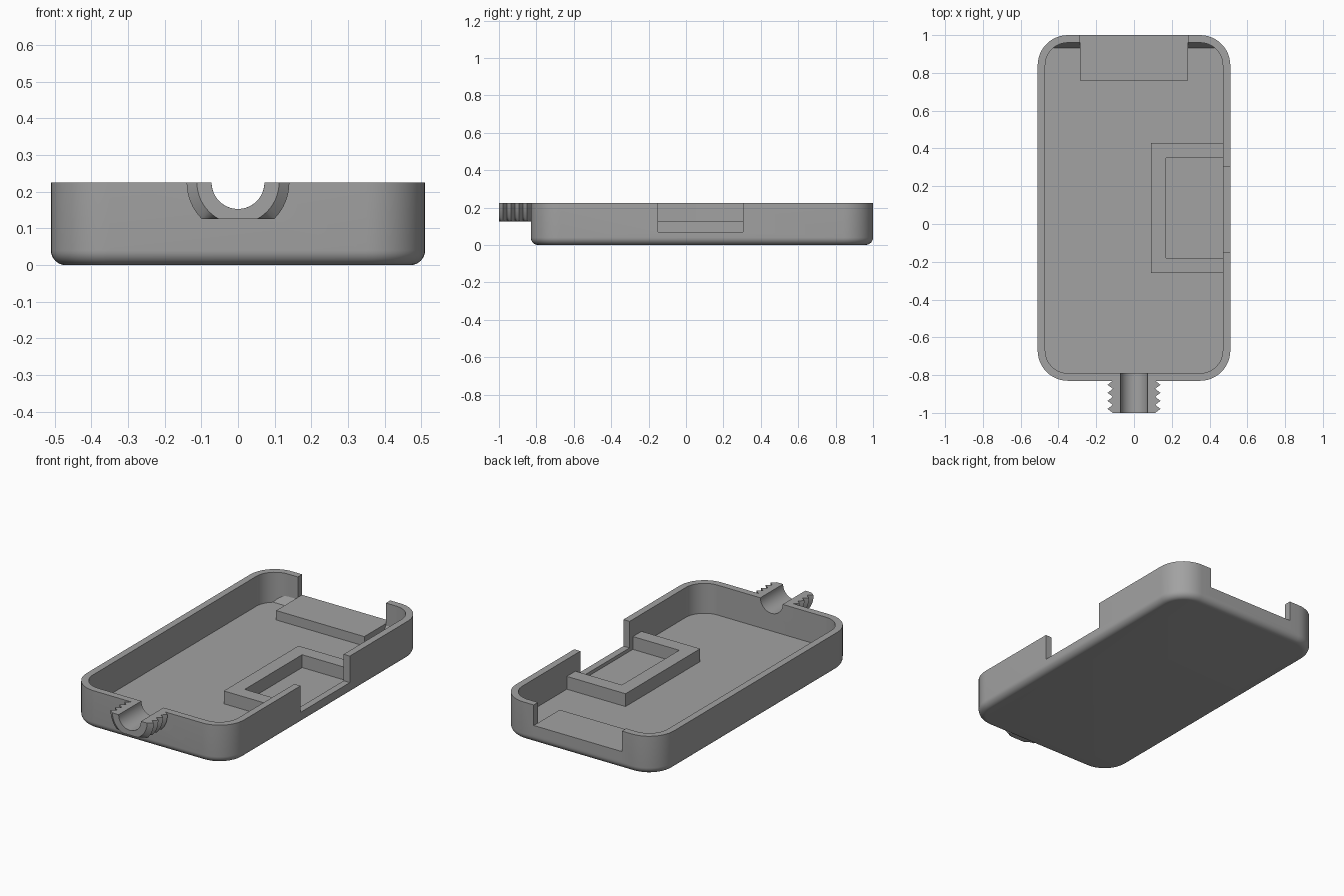
import bpy, bmesh, math

if "Cube" in bpy.data.objects:
    bpy.data.objects.remove(bpy.data.objects["Cube"])

FLOOR, TOP = 0.05, 0.225
Y0, Y1, HALF_X = -0.83, 1.0, 0.51
WALL, CORNER, FILLET = 0.04, 0.16, 0.04

grey = bpy.data.materials.new("plastic grey")
grey.diffuse_color = (0.36, 0.36, 0.36, 1)
grey.use_nodes = True
grey.node_tree.nodes["Principled BSDF"].inputs["Base Color"].default_value = grey.diffuse_color


def finish(name, bm):
    bmesh.ops.recalc_face_normals(bm, faces=bm.faces)
    me = bpy.data.meshes.new(name)
    bm.to_mesh(me)
    bm.free()
    me.materials.append(grey)
    ob = bpy.data.objects.new(name, me)
    bpy.context.collection.objects.link(ob)
    return ob


def activate(ob):
    bpy.ops.object.select_all(action='DESELECT')
    ob.select_set(True)
    bpy.context.view_layer.objects.active = ob


def smooth(ob, angle):
    activate(ob)
    bpy.ops.object.shade_smooth_by_angle(angle=math.radians(angle))


def prism(name, pts, direction):
    """Extrude a flat outline of 3D points along a direction."""
    bm = bmesh.new()
    face = bm.faces.new([bm.verts.new(p) for p in pts])
    ext = bmesh.ops.extrude_face_region(bm, geom=[face])
    bmesh.ops.translate(bm, vec=direction,
                        verts=[v for v in ext["geom"] if isinstance(v, bmesh.types.BMVert)])
    return finish(name, bm)


def box(name, x0, x1, y0, y1, z0, z1):
    return prism(name, [(x0, y0, z0), (x1, y0, z0), (x1, y1, z0), (x0, y1, z0)],
                 (0, 0, z1 - z0))


def cut(target, cutter):
    activate(target)
    mod = target.modifiers.new("cut", 'BOOLEAN')
    mod.operation, mod.solver, mod.object = 'DIFFERENCE', 'EXACT', cutter
    bpy.ops.object.modifier_apply(modifier=mod.name)
    bpy.data.objects.remove(cutter)


def rounded_loop(bm, inset, z, steps=12):
    """Rounded rectangle, inset from the outer outline."""
    r = CORNER - inset
    cx, ya, yb = HALF_X - CORNER, Y0 + CORNER, Y1 - CORNER
    verts = []
    for k, (x, y) in enumerate([(cx, yb), (-cx, yb), (-cx, ya), (cx, ya)]):
        for i in range(steps + 1):
            a = math.pi / 2 * (k + i / steps)
            verts.append(bm.verts.new((x + r * math.cos(a), y + r * math.sin(a), z)))
    return verts


# Tray shell: filleted bottom, outer wall, rim, inner wall, floor
bm = bmesh.new()
levels = []
for i in range(9):
    a = math.pi / 2 * i / 8
    levels.append((FILLET * (1 - math.sin(a)), FILLET * (1 - math.cos(a))))
levels += [(0, TOP), (WALL, TOP), (WALL, FLOOR)]
loops = [rounded_loop(bm, d, z) for d, z in levels]
for a, b in zip(loops, loops[1:]):
    n = len(a)
    for i in range(n):
        bm.faces.new((a[i], a[(i + 1) % n], b[(i + 1) % n], b[i]))
bm.faces.new(loops[0][::-1])
bm.faces.new(loops[-1])
shell = finish("tray_shell", bm)

# Openings: side port, rear port, cable bore through the front wall
cut(shell, box("side_cutter", 0.465, 0.6, -0.15, 0.305, 0.07, 0.3))
cut(shell, box("rear_cutter", -0.285, 0.285, 0.955, 1.1, FLOOR, 0.3))
BORE = 0.072
ring = [(BORE * math.cos(2 * math.pi * i / 48), -0.9, TOP + BORE * math.sin(2 * math.pi * i / 48))
        for i in range(48)]
cut(shell, prism("bore_cutter", ring, (0, 0.15, 0)))
smooth(shell, 30)

# Rear platform filling the lower part of the rear opening
box("rear_platform", -0.285, 0.285, 0.76, Y1, FLOOR - 0.005, 0.105)

# Sloped fillers beside the platform
for name, x0, x1 in (("left_slope", -0.43, -0.285), ("right_slope", 0.285, 0.43)):
    prism(name, [(x0, 0.93, FLOOR - 0.005), (x0, 0.967, FLOOR - 0.005), (x0, 0.967, 0.105)],
          (x1 - x0, 0, 0))

# U-shaped bracket behind the side port
u = [(0.475, -0.26), (0.09, -0.26), (0.09, 0.43), (0.475, 0.43),
     (0.475, 0.35), (0.17, 0.35), (0.17, -0.18), (0.475, -0.18)]
prism("port_bracket", [(x, y, FLOOR - 0.005) for x, y in u], (0, 0, 0.125 - FLOOR + 0.005))

# Threaded half spout with a flattened underside
bm = bmesh.new()
TEETH, ARC = 4, 32
ys = [-1 + (Y0 + 1.0) * j / (2 * TEETH) for j in range(2 * TEETH + 1)]
outer, inner = [], []
for j, y in enumerate(ys):
    r = 0.14 if j % 2 else 0.112
    angles = [math.pi * (1 + i / ARC) for i in range(ARC + 1)]
    outer.append([bm.verts.new((r * math.cos(a), y, max(0.125, TOP + r * math.sin(a))))
                  for a in angles])
    inner.append([bm.verts.new((BORE * math.cos(a), y, TOP + BORE * math.sin(a)))
                  for a in angles])
for j in range(len(ys) - 1):
    for g in (outer, inner):
        for i in range(ARC):
            bm.faces.new((g[j][i], g[j][i + 1], g[j + 1][i + 1], g[j + 1][i]))
    for i in (0, ARC):
        bm.faces.new((outer[j][i], outer[j + 1][i], inner[j + 1][i], inner[j][i]))
for j in (0, -1):
    for i in range(ARC):
        bm.faces.new((outer[j][i], outer[j][i + 1], inner[j][i + 1], inner[j][i]))
smooth(finish("threaded_spout", bm), 30)
